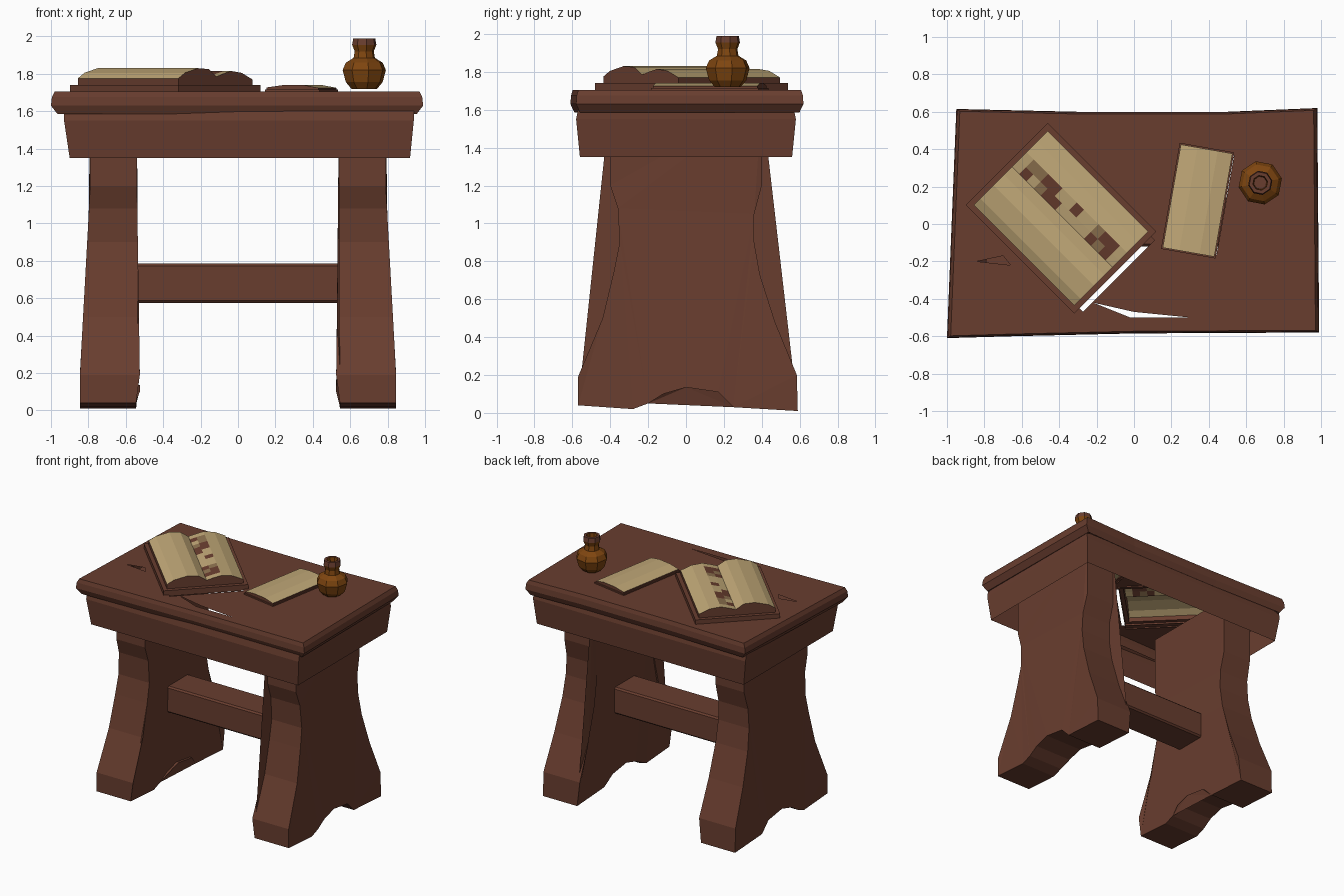
import bpy, bmesh, math, random
from mathutils import Vector, Matrix

random.seed(4)
cube = bpy.data.objects.get("Cube")
if cube:
    bpy.data.objects.remove(cube, do_unlink=True)


def make_material(name, colour):
    mat = bpy.data.materials.new(name)
    mat.use_nodes = True
    mat.diffuse_color = (*colour, 1)
    mat.node_tree.nodes["Principled BSDF"].inputs["Base Color"].default_value = (*colour, 1)
    return mat


WOOD = make_material("brown wood", (0.14, 0.047, 0.028))
PAPER = make_material("tan paper", (0.53, 0.39, 0.185))
WORN = make_material("worn paper", (0.27, 0.17, 0.08))
AMBER = make_material("amber glass", (0.21, 0.06, 0.005))


def finish(name, bm, mats, recalc=True):
    if recalc:
        bmesh.ops.recalc_face_normals(bm, faces=bm.faces[:])
    mesh = bpy.data.meshes.new(name)
    bm.to_mesh(mesh)
    bm.free()
    for mat in mats:
        mesh.materials.append(mat)
    obj = bpy.data.objects.new(name, mesh)
    bpy.context.scene.collection.objects.link(obj)
    return obj


def add_loop(bm, points):
    return [bm.verts.new(p) for p in points]


def bridge(bm, low, high):
    n = len(low)
    for i in range(n):
        j = (i + 1) % n
        bm.faces.new((low[i], low[j], high[j], high[i]))


def rectangle(centre, angle, u0, u1, v0, v1, z):
    rot = Matrix.Rotation(angle, 3, "Z")
    return [rot @ Vector((u, v, 0)) + Vector((*centre, z))
            for u, v in ((u0, v0), (u1, v0), (u1, v1), (u0, v1))]


BOOK_AT, BOOK_ANGLE = (-0.39, 0.03), math.radians(-45)
SHEET_AT, SHEET_ANGLE = (0.34, 0.125), math.radians(80)
TOP_Z = 1.705

# Tabletop: bevelled rim, underside ledge and a top sheet with openings
outline = [(-1, -0.61), (-0.65, -0.6), (0, -0.585), (0.99, -0.58),
           (0.98, 0.62), (0.5, 0.6), (-0.3, 0.6), (-0.95, 0.615)]
bm = bmesh.new()
rings = []
for scale, z in ((0.93, 1.6), (0.965, 1.585), (1, 1.63), (0.995, 1.675), (0.98, TOP_Z)):
    rings.append(add_loop(bm, [(x * scale, y * scale, z) for x, y in outline]))
for low, high in zip(rings, rings[1:]):
    bridge(bm, low, high)
openings = [
    rectangle(BOOK_AT, BOOK_ANGLE, -0.38, 0.435, -0.27, 0.27, TOP_Z),
    rectangle(SHEET_AT, SHEET_ANGLE, -0.27, 0.27, -0.15, 0.13, TOP_Z),
    [(-0.22, -0.42, TOP_Z), (-0.02, -0.5, TOP_Z), (0.3, -0.5, TOP_Z), (0, -0.47, TOP_Z)],
    [(-0.84, -0.2, TOP_Z), (-0.66, -0.22, TOP_Z), (-0.7, -0.17, TOP_Z)],
]
edges = []
for loop in [rings[-1]] + [add_loop(bm, pts) for pts in openings]:
    for i, v in enumerate(loop):
        w = loop[(i + 1) % len(loop)]
        edges.append(bm.edges.get((v, w)) or bm.edges.new((v, w)))
bmesh.ops.triangle_fill(bm, edges=edges, use_beauty=True, normal=(0, 0, 1))
finish("tabletop", bm, [WOOD])

# Apron: open-bottomed frame, tapering down
bm = bmesh.new()
rings = []
for x0, x1, y, z in ((-0.9, 0.92, 0.56, 1.35), (-0.93, 0.94, 0.58, 1.55), (-0.93, 0.94, 0.57, 1.6)):
    rings.append(add_loop(bm, [(x0, -y, z), (x1, -y, z), (x1, y, z), (x0, y, z)]))
for low, high in zip(rings, rings[1:]):
    bridge(bm, low, high)
finish("apron", bm, [WOOD])

# Trestle legs: flared side profile (y, z), thicker towards the foot
back = [(0.4, 1.65), (0.4, 1.2), (0.36, 1.05), (0.36, 0.9), (0.39, 0.73),
        (0.47, 0.48), (0.585, 0.2), (0.59, 0.01), (0.25, 0.03), (0.17, 0.11)]
front = [(0, 0.135), (-0.12, 0.1), (-0.2, 0.05), (-0.28, 0.02), (-0.57, 0.04),
         (-0.57, 0.19), (-0.44, 0.5), (-0.38, 0.75), (-0.35, 0.9),
         (-0.36, 1.08), (-0.4, 1.2), (-0.4, 1.65)]


def leg_x(z):
    flare = max(0, min(1, (1.2 - z) / 1.0))
    pinch = 0.02 if z < 0.08 else 0
    return 0.54 - 0.015 * flare + pinch, 0.79 + 0.055 * flare


def make_leg(name, side):
    bm = bmesh.new()
    inner, outer = [add_loop(bm, [(side * leg_x(z)[k], y, z) for y, z in back + front])
                    for k in (0, 1)]
    bridge(bm, inner, outer)
    caps = [bm.faces.new(inner), bm.faces.new(outer)]
    bmesh.ops.triangulate(bm, faces=caps)
    finish(name, bm, [WOOD])


make_leg("right_leg", -1)
make_leg("left_leg", 1)

# Crossbar between the legs
bm = bmesh.new()
bmesh.ops.create_cube(bm, size=1, matrix=Matrix.Translation((0, 0.01, 0.68))
                      @ Matrix.Diagonal((1.12, 0.26, 0.21, 1)))
bmesh.ops.bevel(bm, geom=bm.edges[:], offset=0.012, segments=1, affect="EDGES")
finish("crossbar", bm, [WOOD])


def make_pages(name, centre, angle, half_length, profile, steps, base_z, rim, worn=()):
    """Curved paper surface with a wooden-brown skirt and cover rim."""
    bm = bmesh.new()
    rows = [add_loop(bm, [(half_length * (2 * i / steps - 1), v, z) for i in range(steps + 1)])
            for v, z in profile]
    for j in range(len(rows) - 1):
        for i in range(steps):
            f = bm.faces.new((rows[j][i], rows[j][i + 1], rows[j + 1][i + 1], rows[j + 1][i]))
            f.material_index = random.choice((0, 1, 2)) if j in worn else 0
    half_width = profile[-1][0]
    # skirt, cover ledge, cover edge
    for z, grow in ((base_z, 0), (base_z, rim), (TOP_Z - 0.01, 0)):
        border = [e for e in bm.edges if e.is_boundary]
        new = bmesh.ops.extrude_edge_only(bm, edges=border)["geom"]
        for item in new:
            if isinstance(item, bmesh.types.BMVert):
                item.co.x *= 1 + grow / half_length
                item.co.y *= 1 + grow / half_width
                item.co.z = z
            elif isinstance(item, bmesh.types.BMFace):
                item.material_index = 1
    bm.transform(Matrix.Translation((*centre, 0)) @ Matrix.Rotation(angle, 4, "Z"))
    finish(name, bm, [PAPER, WOOD, WORN])


# Open book and loose sheet
book_profile = [(-0.28, 1.775), (-0.23, 1.805), (-0.13, 1.83), (-0.05, 1.825), (0.01, 1.785),
                (0.06, 1.8), (0.12, 1.815), (0.2, 1.805), (0.28, 1.77)]
make_pages("open_book", BOOK_AT, BOOK_ANGLE, 0.38, book_profile, 14, 1.74, 0.03, worn=(4, 5))
sheet_profile = [(-0.14, 1.725), (-0.06, 1.74), (0.05, 1.74), (0.14, 1.727)]
make_pages("loose_sheet", SHEET_AT, SHEET_ANGLE, 0.28, sheet_profile, 3, 1.715, 0.008)

# Ink bottle: eight-sided turned shape with a hollow neck
bm = bmesh.new()
rings = []
for r, z in ((0.07, 1.72), (0.1, 1.755), (0.118, 1.82), (0.1, 1.86), (0.058, 1.885),
             (0.052, 1.92), (0.066, 1.955), (0.06, 1.99), (0.04, 1.99), (0.035, 1.92)):
    rings.append(add_loop(bm, [(0.675 + r * math.cos(a * math.pi / 4 + 0.2),
                                0.22 + r * math.sin(a * math.pi / 4 + 0.2), z) for a in range(8)]))
for low, high in zip(rings, rings[1:]):
    bridge(bm, low, high)
bm.faces.new(rings[0])
bm.faces.new(rings[-1])
bm.normal_update()
for f in bm.faces:
    mid = f.calc_center_median()
    f.material_index = 1 if mid.z > 1.96 or (len(f.verts) == 8 and mid.z > 1.9) else 0
finish("ink_bottle", bm, [AMBER, WOOD])
